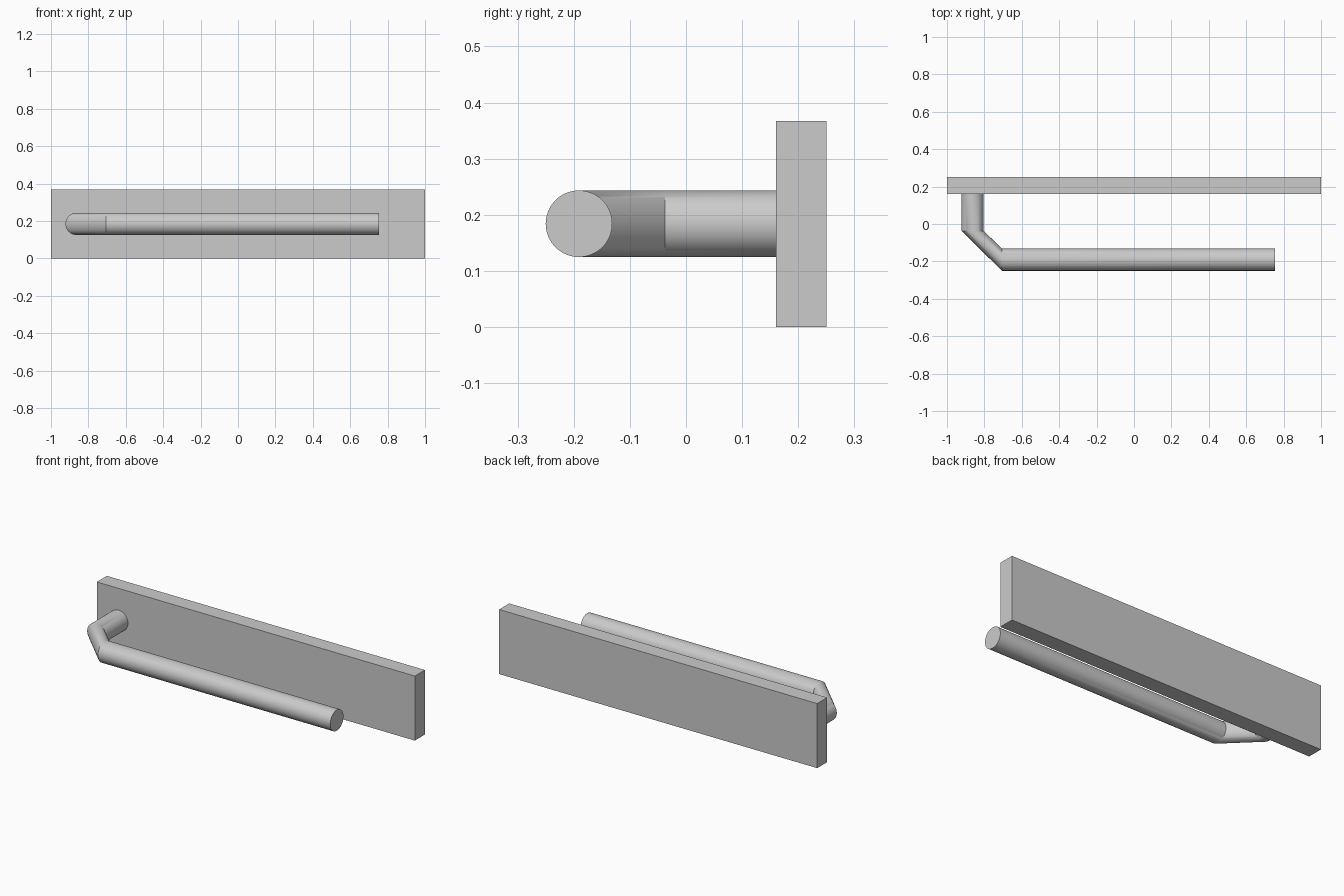
import bpy, bmesh, math
from mathutils import Vector

if "Cube" in bpy.data.objects:
    bpy.data.objects.remove(bpy.data.objects["Cube"])

R, Z, SIDES = 0.0593, 0.184, 64


def make_object(name, bm):
    bmesh.ops.recalc_face_normals(bm, faces=bm.faces)
    mesh = bpy.data.meshes.new(name)
    bm.to_mesh(mesh)
    bm.free()
    obj = bpy.data.objects.new(name, mesh)
    bpy.context.collection.objects.link(obj)
    return obj


# Wall plate
bm = bmesh.new()
bmesh.ops.create_cube(bm, size=1)
bmesh.ops.scale(bm, vec=(2, 0.09, 0.367), verts=bm.verts)
bmesh.ops.translate(bm, vec=(0, 0.205, 0.1835), verts=bm.verts)
make_object("wall_plate", bm)

# Bent rail: ring centre and outward direction at each station
left, front = Vector((-1, 0, 0)), Vector((0, -1, 0))
stations = [((-0.863, 0.161), left), ((-0.863, -0.037), left),
            ((-0.706, -0.1907), front), ((0.755, -0.1907), front)]
bm = bmesh.new()
rings = []
for (x, y), out in stations:
    ring = []
    for i in range(SIDES):
        a = math.tau * i / SIDES
        ring.append(bm.verts.new(Vector((x, y, Z)) + out * (R * math.cos(a))
                                 + Vector((0, 0, R * math.sin(a)))))
    rings.append(ring)
for a, b in zip(rings, rings[1:]):
    for i in range(SIDES):
        j = (i + 1) % SIDES
        bm.faces.new((a[i], a[j], b[j], b[i]))
bm.faces.new(rings[0])
bm.faces.new(rings[-1])
rail = make_object("bent_rail", bm)

# Smooth tube, crisp bends and ends
bpy.context.view_layer.objects.active = rail
rail.select_set(True)
bpy.ops.object.shade_smooth_by_angle(angle=math.radians(30))
